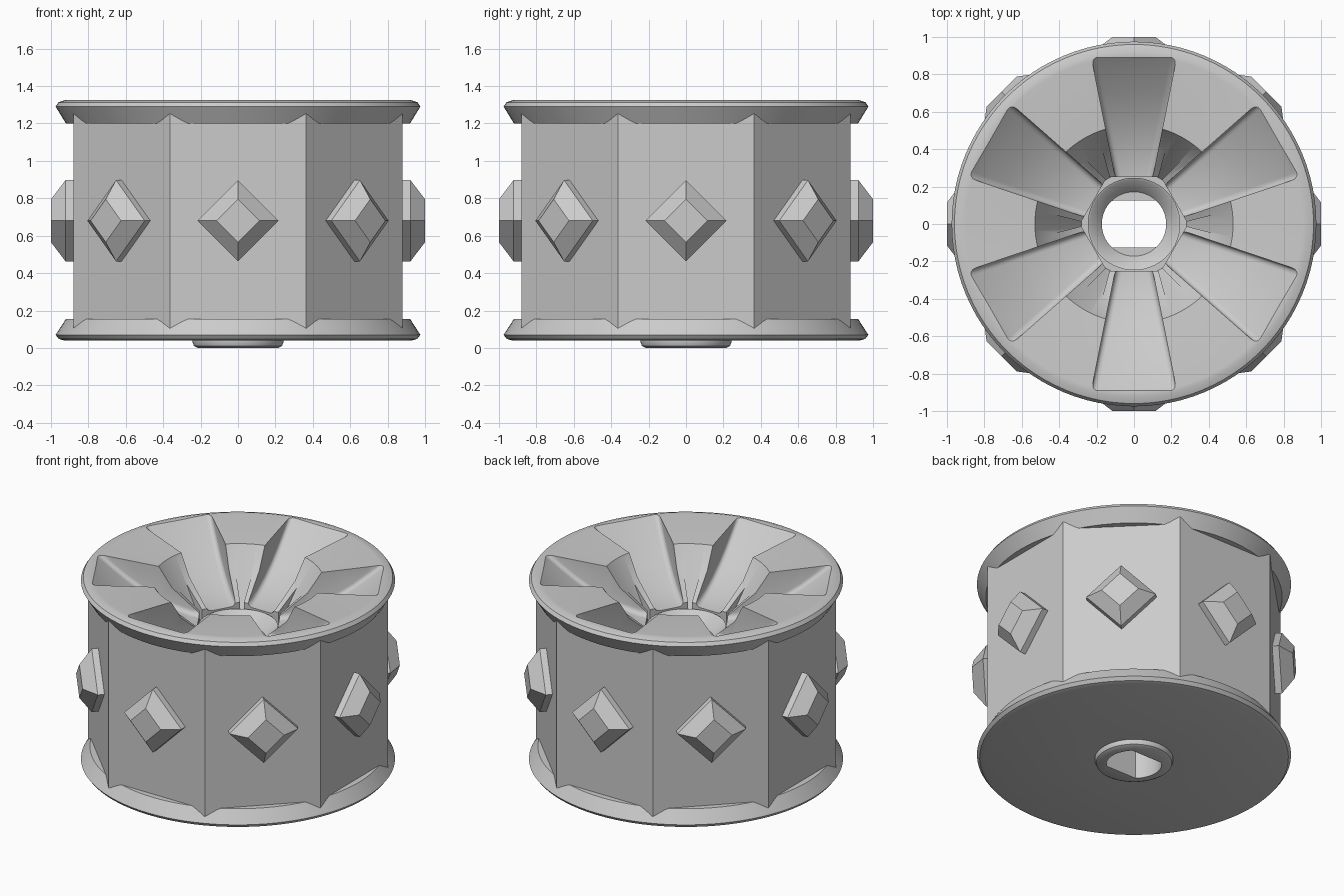
import bpy, bmesh, math
from mathutils import Matrix

cube = bpy.data.objects.get("Cube")
if cube:
    bpy.data.objects.remove(cube, do_unlink=True)

GREY = (0.6, 0.6, 0.6, 1)
mat = bpy.data.materials.new("plain grey")
mat.use_nodes = True
mat.diffuse_color = GREY
mat.node_tree.nodes["Principled BSDF"].inputs["Base Color"].default_value = GREY


def make(name, bm):
    bmesh.ops.recalc_face_normals(bm, faces=bm.faces)
    me = bpy.data.meshes.new(name)
    bm.to_mesh(me)
    bm.free()
    me.materials.append(mat)
    ob = bpy.data.objects.new(name, me)
    bpy.context.collection.objects.link(ob)
    return ob


def loft(bm, rings, turn=0):
    """Skin closed rings of points in order and cap both ends."""
    rot = Matrix.Rotation(turn, 3, "Z")
    rows = [[bm.verts.new(rot @ Matrix.Translation(p).to_translation()) for p in ring]
            for ring in rings]
    for a, b in zip(rows, rows[1:]):
        for i in range(len(a)):
            j = (i + 1) % len(a)
            bm.faces.new((a[i], a[j], b[j], b[i]))
    bm.faces.new(rows[0])
    bm.faces.new(rows[-1])


def circle(r, z, n, start=0.0):
    return [(r * math.cos(start + i * math.tau / n),
             r * math.sin(start + i * math.tau / n), z) for i in range(n)]


def boolean(ob, tool, operation):
    mod = ob.modifiers.new(operation.lower(), "BOOLEAN")
    mod.operation = operation
    mod.solver = "EXACT"
    mod.object = tool
    bpy.context.view_layer.objects.active = ob
    bpy.ops.object.modifier_apply(modifier=mod.name)
    bpy.data.objects.remove(tool, do_unlink=True)


SIXTHS = [math.radians(30 + 60 * k) for k in range(6)]

# Wheel core: boss, lower flange, upper flange, dished face, pocket, countersunk hub
profile = [(0.215, 0), (0.235, 0.01), (0.243, 0.03), (0.243, 0.04),
           (0.93, 0.04), (0.958, 0.048), (0.975, 0.07), (0.92, 0.155),
           (0.86, 0.155), (0.86, 1.2), (0.92, 1.2), (0.975, 1.29),
           (0.96, 1.313), (0.925, 1.325), (0.9, 1.325), (0.53, 1.295),
           (0.28, 0.9), (0.247, 0.9), (0.247, 0.98), (0.235, 0.975), (0.172, 0.9)]
bm = bmesh.new()
loft(bm, [circle(r, z, 96) for r, z in profile])
core = make("wheel_core", bm)

# Ribs flanking each channel inside the pocket
bm = bmesh.new()
for a in SIXTHS:
    rings = []
    for r, top in ((0.25, 1.01), (0.47, 1.2), (0.58, 1.295)):
        h = 0.06 + 0.28 * min(r, 0.47) - max(0, r - 0.47) * 0.3
        rings.append([(r, -h, 0.6), (r, h, 0.6), (r, h, top), (r, -h, top)])
    loft(bm, rings, a)
boolean(core, make("ribs", bm), "UNION")

# Six tapered channels with rounded floors, swept down from rim to hub
floor = [(0.2, 0.984), (0.3, 0.995), (0.4, 1.021), (0.5, 1.061), (0.6, 1.112),
         (0.7, 1.176), (0.8, 1.25), (0.86, 1.298), (0.92, 1.35)]
bm = bmesh.new()
for a in SIXTHS:
    rings = []
    for r, z in floor:
        h, f = 0.05 + 0.2 * r, 0.035
        side = [(h - f + f * math.sin(t), z + f - f * math.cos(t))
                for t in (math.pi / 8 * i for i in range(5))] + [(h, 1.5)]
        rings.append([(r, y, w) for y, w in side]
                     + [(r, -y, w) for y, w in reversed(side)])
    loft(bm, rings, a)
boolean(core, make("channels", bm), "DIFFERENCE")

# Axle hole with two flats
bm = bmesh.new()
loft(bm, [[(x, max(-0.125, min(0.125, y)), z) for x, y, _ in circle(0.172, 0, 62, 0.01)]
          for z in (-0.1, 1.4)])
boolean(core, make("axle_hole", bm), "DIFFERENCE")

bpy.ops.object.select_all(action="DESELECT")
core.select_set(True)
bpy.context.view_layer.objects.active = core
bpy.ops.object.shade_smooth_by_angle(angle=math.radians(32))

# Eight-sided drum wall
bm = bmesh.new()
corner = 1 / math.cos(math.pi / 8)
rings = [circle(r * corner, z, 8, math.pi / 8)
         for r, z in ((0.84, 0.1), (0.88, 0.1), (0.88, 1.25), (0.84, 1.25), (0.84, 0.1))]
rows = [[bm.verts.new(p) for p in ring] for ring in rings[:4]]
for k in range(4):
    a, b = rows[k], rows[(k + 1) % 4]
    for i in range(8):
        j = (i + 1) % 8
        bm.faces.new((a[i], a[j], b[j], b[i]))
make("drum_wall", bm)

# Diamond stud on every side of the drum
for k in range(8):
    bm = bmesh.new()
    loft(bm, [[(d, s, 0.68), (d, 0, 0.68 + s), (d, -s, 0.68), (d, 0, 0.68 - s)]
              for d, s in ((0.86, 0.217), (0.922, 0.217), (1.0, 0.115))],
         k * math.pi / 4)
    make(f"diamond_stud_{k + 1}", bm)
